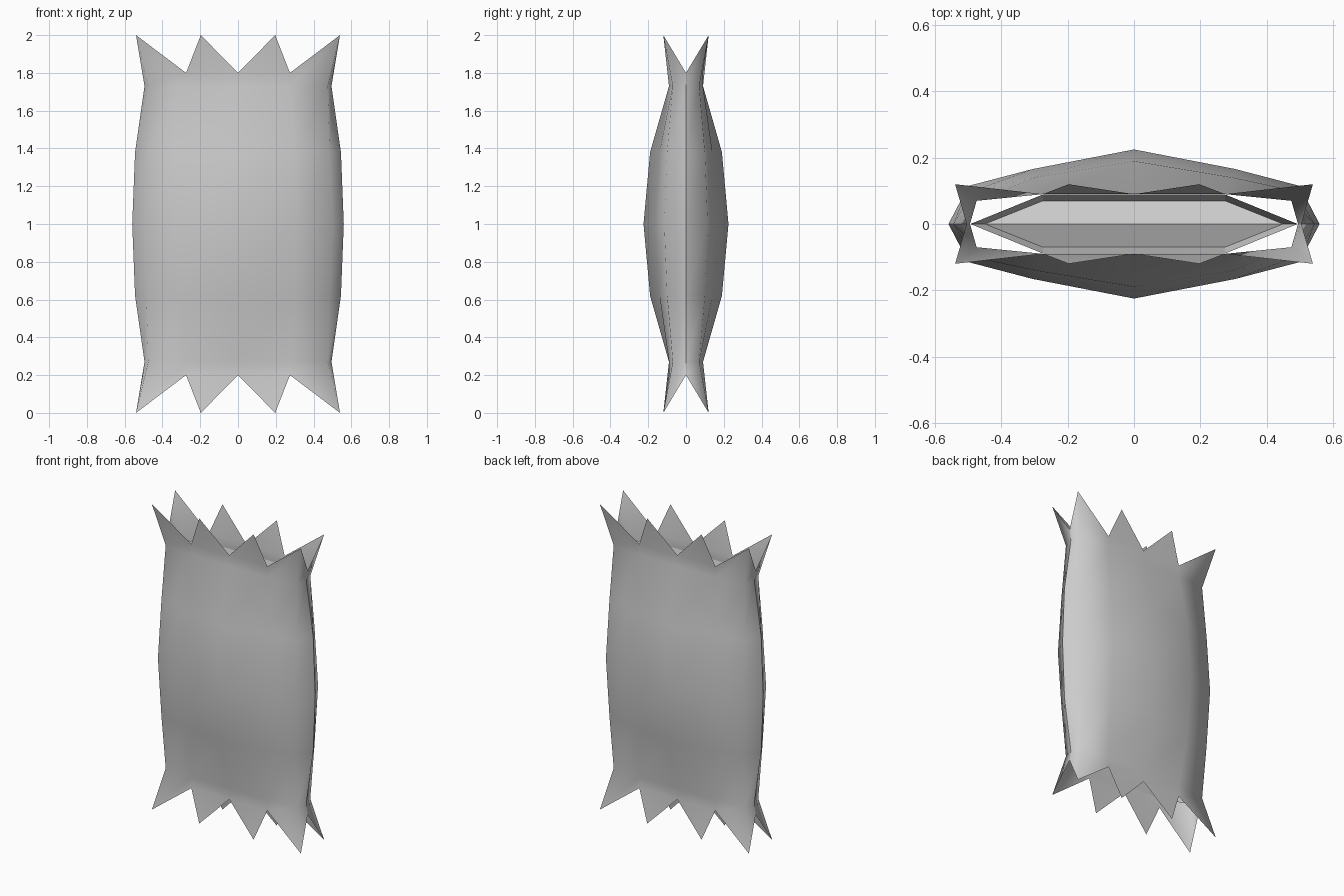
import bpy, bmesh
from itertools import product
from mathutils import Vector

if "Cube" in bpy.data.objects:
    bpy.data.objects.remove(bpy.data.objects["Cube"])


def mirrored_object(name, faces):
    """Mirror one octant (x>0, y<0 side, upper half) about all three centre planes."""
    bm = bmesh.new()
    for sx, sy, sz in product((1, -1), repeat=3):
        for f in faces:
            pts = [bm.verts.new((sx * x, -sy * y, 1 + sz * (z - 1))) for x, y, z in f]
            bm.faces.new(pts if sx * sy * sz > 0 else pts[::-1])
    bmesh.ops.remove_doubles(bm, verts=bm.verts, dist=0.0005)
    for f in bm.faces:
        f.smooth = True
    # side seams and end ridges stay crisp
    for e in bm.edges:
        if all(abs(v.co.y) < 1e-4 for v in e.verts):
            e.smooth = False
    mesh = bpy.data.meshes.new(name)
    bm.to_mesh(mesh)
    bm.free()
    obj = bpy.data.objects.new(name, mesh)
    bpy.context.collection.objects.link(obj)
    return obj


def grid(rows):
    return [[a[i], a[i + 1], b[i + 1], b[i]]
            for a, b in zip(rows, rows[1:]) for i in range(len(a) - 1)]


def ring(z, pts):
    return [(x, y, z) for x, y in pts]


# pillow body: half-lens cross-sections from centre line to side seam
body = [
    ring(1.0, [(0, .225), (.305, .166), (.50, .115), (.56, 0)]),
    ring(1.38, [(0, .19), (.30, .14), (.485, .10), (.545, 0)]),
    ring(1.73, [(0, .09), (.275, .09), (.475, .07), (.495, 0)]),
]
faces = grid(body)

# flared zigzag flap
neck = body[-1]
v0, v1, side = (0, .09, 1.8), (.275, .09, 1.8), (.505, 0, 1.8)
tooth, corner = (.197, .12, 2), (.54, .12, 2)
faces += [
    [neck[0], neck[1], v1, v0],
    [v0, v1, tooth],
    [neck[1], neck[2], corner, v1],
    [neck[2], neck[3], side, corner],
]
mirrored_object("bag_body", faces)

# closed end inside the flaps: narrow strip and shallow ridge
lip = [(0, .07, 1.67), (.275, .07, 1.67), (.45, 0, 1.70)]
ridge = [(0, 0, 1.70), (.275, 0, 1.70)]
rim = [(0, .089, 1.74), (.275, .089, 1.74), (.494, 0, 1.74)]
end = grid([lip, rim])
end = [f[::-1] for f in end]
end += [[lip[0], lip[1], ridge[1], ridge[0]], [lip[1], lip[2], ridge[1]]]
end = [f for f in end if len({tuple(p) for p in f}) > 2]
closure = mirrored_object("end_closure", end)
for p in closure.data.polygons:
    p.use_smooth = False
